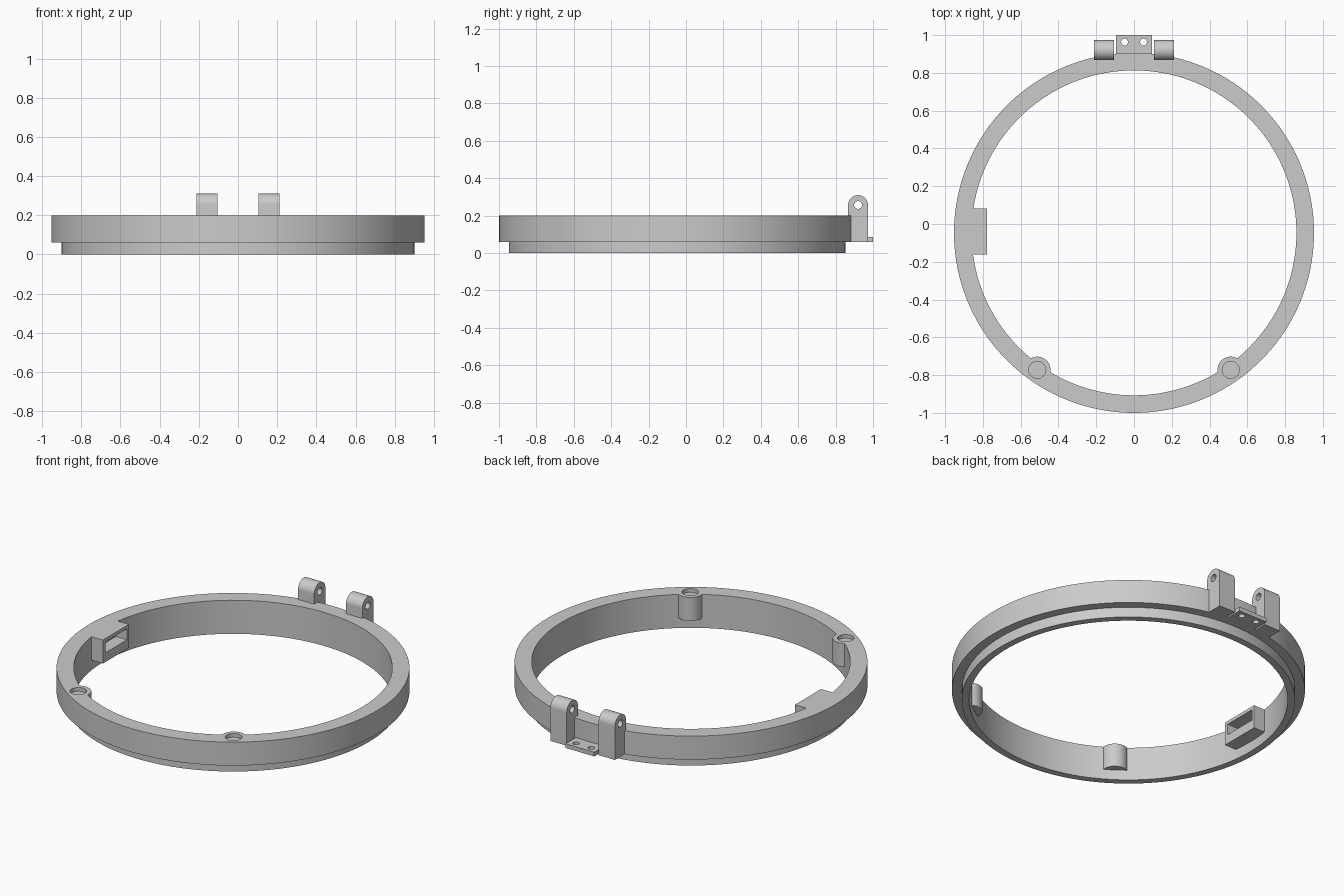
import bpy
import bmesh
from math import cos, sin, pi, radians
from mathutils import Vector

cube = bpy.data.objects.get("Cube")
if cube:
    bpy.data.objects.remove(cube, do_unlink=True)

grey = bpy.data.materials.new("plain grey")
grey.use_nodes = True
colour = (0.6, 0.6, 0.6, 1)
grey.diffuse_color = colour
grey.node_tree.nodes["Principled BSDF"].inputs["Base Color"].default_value = colour

CENTRE = (0, -0.047)      # axis of the ring
LEDGE, TOP = 0.06, 0.20   # height of the outer step and of the rim


def arc(cx, cy, r, n, start=0, sweep=2 * pi):
    """Points round an arc; a full turn leaves out the repeated end."""
    steps = n if sweep >= 2 * pi else n - 1
    return [(cx + r * cos(start + sweep * i / steps),
             cy + r * sin(start + sweep * i / steps)) for i in range(n)]


def prism(name, outline, low, high, axis="z"):
    """Extrude a 2D outline along z, or a (y, z) outline along x."""
    bm = bmesh.new()
    place = (lambda a, b: (a, b, low)) if axis == "z" else (lambda a, b: (low, a, b))
    face = bm.faces.new([bm.verts.new(place(a, b)) for a, b in outline])
    move = Vector((0, 0, high - low)) if axis == "z" else Vector((high - low, 0, 0))
    new = bmesh.ops.extrude_face_region(bm, geom=[face])["geom"]
    bmesh.ops.translate(bm, vec=move, verts=[g for g in new if isinstance(g, bmesh.types.BMVert)])
    bmesh.ops.recalc_face_normals(bm, faces=bm.faces)
    mesh = bpy.data.meshes.new(name)
    bm.to_mesh(mesh)
    bm.free()
    mesh.materials.append(grey)
    ob = bpy.data.objects.new(name, mesh)
    bpy.context.collection.objects.link(ob)
    return ob


def activate(ob):
    bpy.ops.object.select_all(action="DESELECT")
    ob.select_set(True)
    bpy.context.view_layer.objects.active = ob


def combine(ob, tool, operation="DIFFERENCE"):
    """Apply a boolean and discard the tool."""
    mod = ob.modifiers.new("cut", "BOOLEAN")
    mod.operation = operation
    mod.solver = "EXACT"
    mod.object = tool
    activate(ob)
    bpy.ops.object.modifier_apply(modifier=mod.name)
    bpy.data.objects.remove(tool, do_unlink=True)


def box(x0, x1, y0, y1):
    return [(x0, y0), (x1, y0), (x1, y1), (x0, y1)]


def finish(ob):
    activate(ob)
    bpy.ops.object.shade_smooth_by_angle(angle=radians(30))


# Stepped ring: wide upper band over a narrower lower lip
ring = prism("stepped_ring", arc(*CENTRE, 0.953, 160), LEDGE, TOP)
combine(ring, prism("lower_lip", arc(*CENTRE, 0.90, 160), 0, 0.1), "UNION")

# Bore that leaves the screw bosses and the latch block standing
bore = prism("bore", arc(*CENTRE, 0.86, 160), -0.1, 0.3)
for side in (-1, 1):
    combine(bore, prism("boss", arc(side * 0.512, -0.772, 0.07, 48), LEDGE, 0.4))
combine(bore, prism("latch_block", box(-0.92, -0.777, -0.162, 0.083), LEDGE, 0.4))
combine(ring, bore)

# Shallow screw recesses and the latch pocket
for side in (-1, 1):
    combine(ring, prism("recess", arc(side * 0.512, -0.772, 0.045, 40), TOP - 0.022, 0.3))
combine(ring, prism("pocket", box(-0.85, -0.7, -0.14, 0.065), 0.115, 0.18))
finish(ring)

# Pair of hinge lugs with rounded, drilled tops
for side, name in ((-1, "right_hinge_lug"), (1, "left_hinge_lug")):
    outline = [(0.867, LEDGE), (0.973, LEDGE)] + arc(0.92, 0.257, 0.053, 25, 0, pi)
    lug = prism(name, outline, side * 0.105, side * 0.212, "x")
    combine(lug, prism("pin_hole", arc(0.92, 0.257, 0.021, 32), side * 0.05, side * 0.3, "x"))
    finish(lug)

# Drilled tab between the lugs
tab = prism("hinge_tab", box(-0.095, 0.095, 0.88, 1.0), LEDGE, 0.085)
for side in (-1, 1):
    combine(tab, prism("tab_hole", arc(side * 0.05, 0.963, 0.018, 32), 0, 0.2))
finish(tab)
